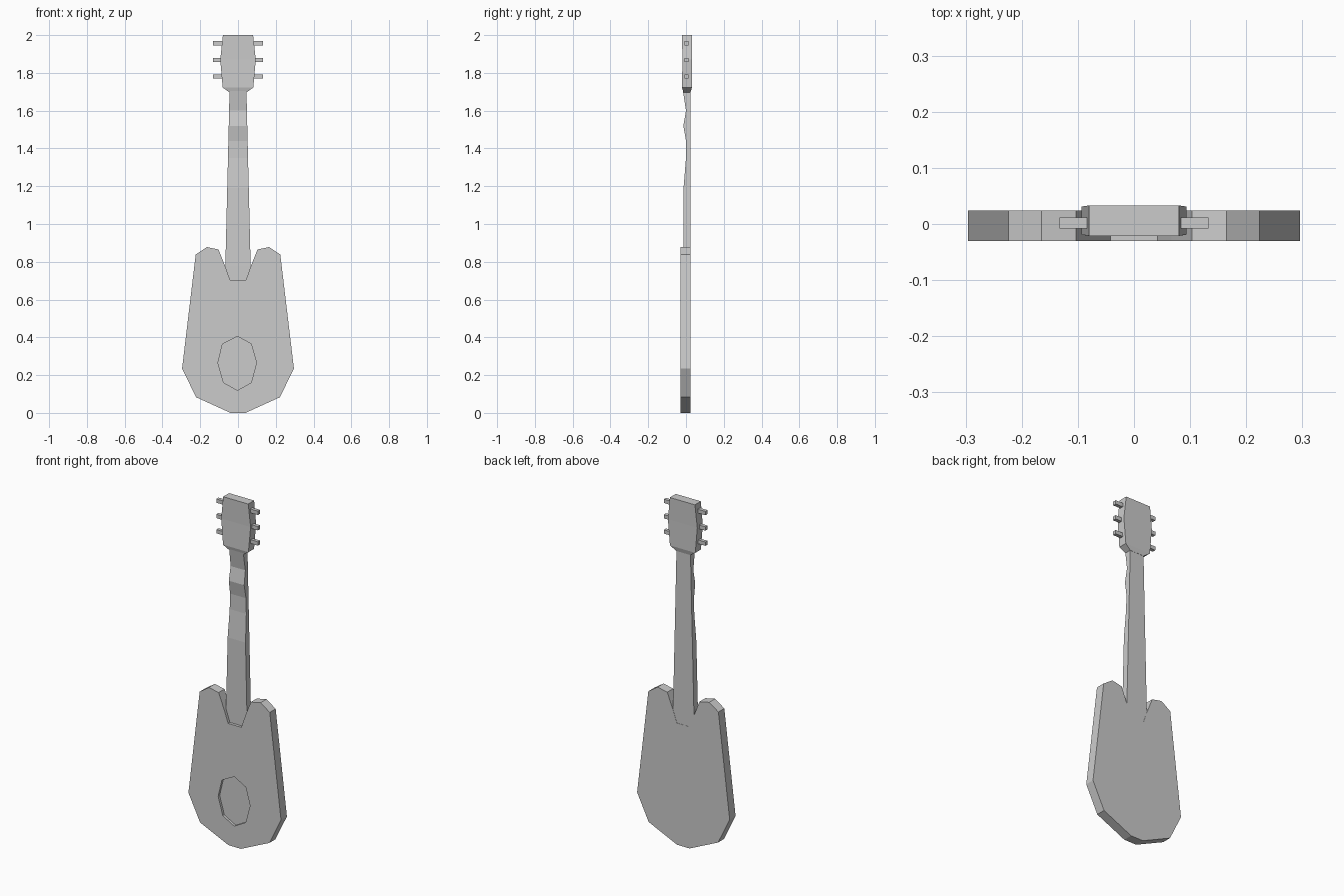
import bpy, bmesh

if "Cube" in bpy.data.objects:
    bpy.data.objects.remove(bpy.data.objects["Cube"])


def make_object(name, bm):
    bmesh.ops.recalc_face_normals(bm, faces=bm.faces)
    mesh = bpy.data.meshes.new(name)
    bm.to_mesh(mesh)
    bm.free()
    obj = bpy.data.objects.new(name, mesh)
    bpy.context.collection.objects.link(obj)
    return obj


def extrude_outline(name, points, y0, y1):
    """Flat plate from an (x, z) outline, between y0 and y1."""
    bm = bmesh.new()
    face = bm.faces.new([bm.verts.new((x, y0, z)) for x, z in points])
    ext = bmesh.ops.extrude_face_region(bm, geom=[face])
    verts = [v for v in ext["geom"] if isinstance(v, bmesh.types.BMVert)]
    bmesh.ops.translate(bm, verts=verts, vec=(0, y1 - y0, 0))
    return make_object(name, bm)


def loft(name, sections):
    """Four-sided bar through sections (z, half width, front y, back y)."""
    bm = bmesh.new()
    rings = [[bm.verts.new(p) for p in
              ((-w, f, z), (w, f, z), (w, b, z), (-w, b, z))]
             for z, w, f, b in sections]
    for lo, hi in zip(rings, rings[1:]):
        for i in range(4):
            j = (i + 1) % 4
            bm.faces.new((lo[i], lo[j], hi[j], hi[i]))
    bm.faces.new(rings[0])
    bm.faces.new(rings[-1])
    return make_object(name, bm)


# Body: mirrored half outline with a notch for the neck
half = [(0.04, 0.0), (0.222, 0.083), (0.296, 0.235), (0.224, 0.838),
        (0.165, 0.878), (0.103, 0.865), (0.067, 0.775), (0.042, 0.703)]
body = extrude_outline("body", half + [(-x, z) for x, z in reversed(half)],
                       -0.03, 0.024)

# Shallow octagonal sound hole
hole = [(-0.003, 0.405), (0.07, 0.365), (0.098, 0.265), (0.07, 0.16),
        (-0.003, 0.12), (-0.076, 0.16), (-0.106, 0.265), (-0.082, 0.365)]
cutter = extrude_outline("sound_hole_cutter", hole, -0.06, -0.016)
cutter.hide_render = True
cut = body.modifiers.new("sound_hole", "BOOLEAN")
cut.operation = "DIFFERENCE"
cut.solver = "EXACT"
cut.object = cutter
bpy.context.view_layer.objects.active = body
bpy.ops.object.modifier_apply(modifier=cut.name)
bpy.data.objects.remove(cutter)

# Neck, with a wavy front side
loft("neck", [(0.703, 0.042, -0.014, 0.023), (0.775, 0.067, -0.014, 0.023),
              (1.19, 0.057, -0.013, 0.023), (1.35, 0.053, 0.0, 0.023),
              (1.44, 0.051, 0.0, 0.023), (1.52, 0.049, -0.014, 0.023),
              (1.60, 0.047, 0.0, 0.023), (1.71, 0.045, -0.017, 0.023)])

# Headstock
loft("headstock", [(1.697, 0.045, -0.014, 0.024), (1.722, 0.081, -0.021, 0.031),
                   (1.87, 0.094, -0.019, 0.031), (2.0, 0.08, -0.021, 0.033)])

# Tuning pegs, three on each side
for side, label in ((-1, "left"), (1, "right")):
    for n, z in enumerate((1.78, 1.868, 1.957), 1):
        a, b = sorted((side * 0.075, side * 0.133))
        extrude_outline(f"tuning_peg_{label}_{n}",
                        [(a, z - 0.011), (b, z - 0.011),
                         (b, z + 0.011), (a, z + 0.011)], -0.008, 0.012)
